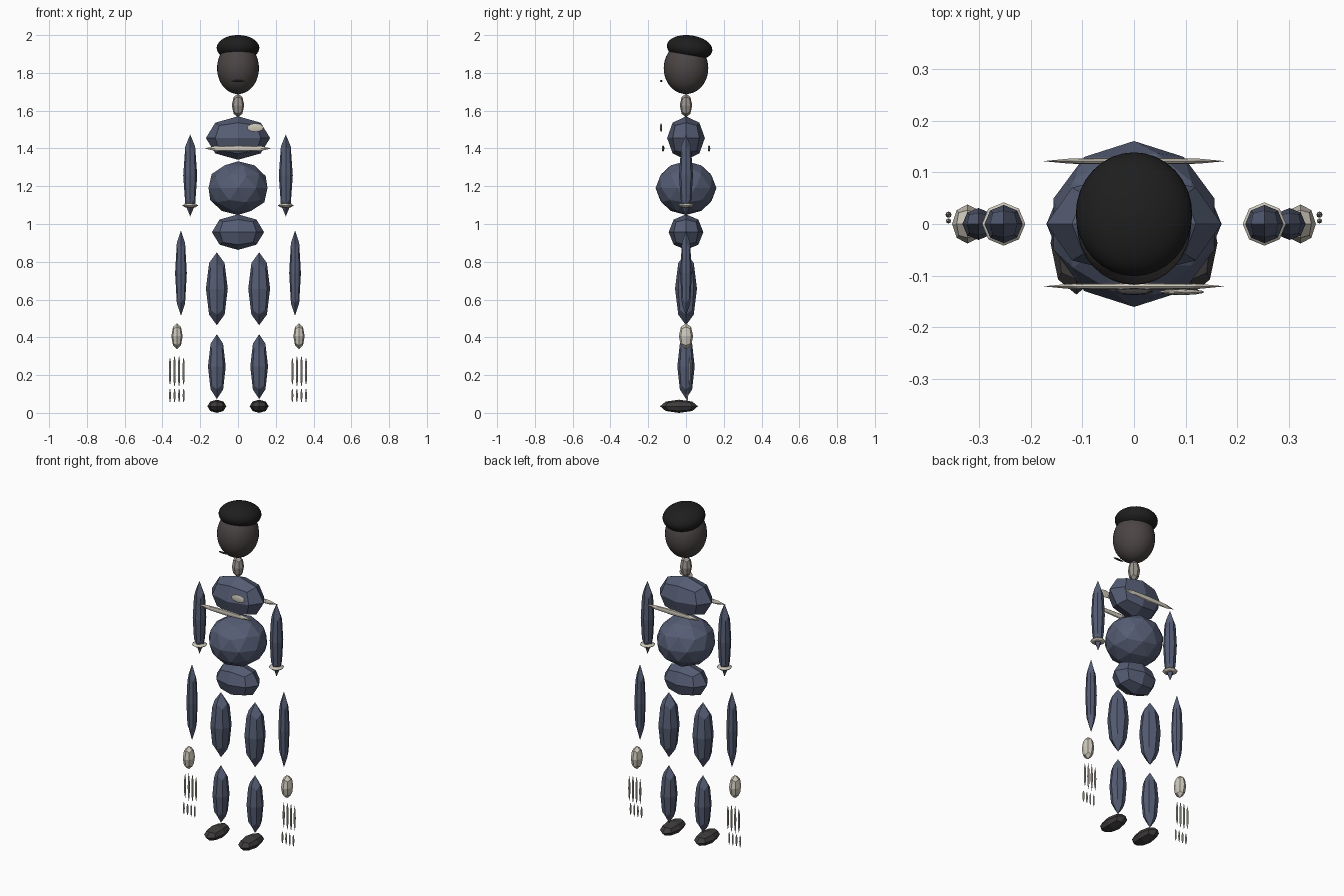
import bpy, bmesh, math
from mathutils import Matrix

if "Cube" in bpy.data.objects:
    bpy.data.objects.remove(bpy.data.objects["Cube"])


def material(name, rgb):
    m = bpy.data.materials.new(name)
    m.diffuse_color = (*rgb, 1)
    m.use_nodes = True
    m.node_tree.nodes["Principled BSDF"].inputs["Base Color"].default_value = m.diffuse_color
    return m


BLUE = material("slate_blue", (0.092, 0.110, 0.175))
HEAD = material("dark_brown", (0.070, 0.060, 0.058))
BLACK = material("soft_black", (0.013, 0.013, 0.013))
SHOE = material("shoe_grey", (0.050, 0.045, 0.045))
CREAM = material("cream", (0.62, 0.58, 0.50))
NECK = material("warm_grey", (0.33, 0.30, 0.27))


def blob(name, loc, half, mat, kind="block", tilt=0.0):
    """Ellipsoid: 'block' is a rounded cube, 'ico' a faceted ball, 'smooth' a fine sphere."""
    bm = bmesh.new()
    if kind == "block":
        bmesh.ops.create_cube(bm, size=2)
        bmesh.ops.subdivide_edges(bm, edges=bm.edges[:], cuts=1, use_grid_fill=True)
        for v in bm.verts:
            v.co.normalize()
    elif kind == "ico":
        bmesh.ops.create_icosphere(bm, subdivisions=2, radius=1)
    else:
        bmesh.ops.create_uvsphere(bm, u_segments=32, v_segments=20, radius=1)
    bmesh.ops.transform(bm, verts=bm.verts, matrix=Matrix.Translation(loc)
                        @ Matrix.Rotation(tilt, 4, 'X') @ Matrix.Diagonal((*half, 1)))
    for f in bm.faces:
        f.smooth = kind == "smooth"
    me = bpy.data.meshes.new(name)
    bm.to_mesh(me)
    bm.free()
    me.materials.append(mat)
    ob = bpy.data.objects.new(name, me)
    bpy.context.collection.objects.link(ob)
    return ob


def pair(name, loc, half, mat, **kw):
    """Left and right copies of a part."""
    for side, s in (("left", -1), ("right", 1)):
        blob(f"{name}_{side}", (s * loc[0], loc[1], loc[2]), half, mat, **kw)


# Head, hair and mouth
blob("head", (0, 0, 1.825), (0.111, 0.118, 0.137), HEAD, "smooth")
blob("hair", (0, 0.019, 1.932), (0.113, 0.121, 0.067), BLACK, "smooth", math.radians(-7))
blob("mouth", (0, -0.131, 1.757), (0.038, 0.007, 0.005), SHOE)
blob("neck", (0, 0, 1.628), (0.033, 0.033, 0.063), NECK)

# Torso
blob("chest", (0, 0, 1.455), (0.17, 0.1, 0.115), BLUE)
blob("belly", (0, 0, 1.19), (0.164, 0.161, 0.142), BLUE, "ico")
blob("pelvis", (0, 0, 0.957), (0.138, 0.092, 0.094), BLUE)

# Chest stripes and badge
blob("front_stripe", (0, -0.121, 1.4), (0.177, 0.007, 0.017), CREAM)
blob("back_stripe", (0, 0.122, 1.4), (0.177, 0.007, 0.017), CREAM)
blob("badge", (0.092, -0.132, 1.51), (0.045, 0.006, 0.023), CREAM, "ico")

# Arms
pair("upper_arm", (0.253, 0, 1.257), (0.037, 0.037, 0.217), BLUE)
pair("cuff", (0.253, 0, 1.098), (0.042, 0.042, 0.013), CREAM)
pair("forearm", (0.302, 0, 0.74), (0.031, 0.031, 0.226), BLUE)
pair("hand", (0.323, 0, 0.406), (0.030, 0.038, 0.069), CREAM)

# Fingers, two joints each
for i in range(4):
    x = 0.288 + 0.024 * i
    length = 0.084 if i in (1, 2) else 0.074
    pair(f"finger_base_{i}", (x, 0.018, 0.22), (0.006, 0.006, length), CREAM)
    pair(f"finger_tip_{i}", (x, -0.006 + 0.012, 0.092), (0.005, 0.005, 0.038), CREAM)

# Legs and shoes
pair("thigh", (0.112, 0, 0.657), (0.058, 0.058, 0.193), BLUE)
pair("shin", (0.112, 0, 0.245), (0.047, 0.046, 0.171), BLUE)
pair("shoe", (0.112, -0.037, 0.035), (0.05, 0.1, 0.035), SHOE)
